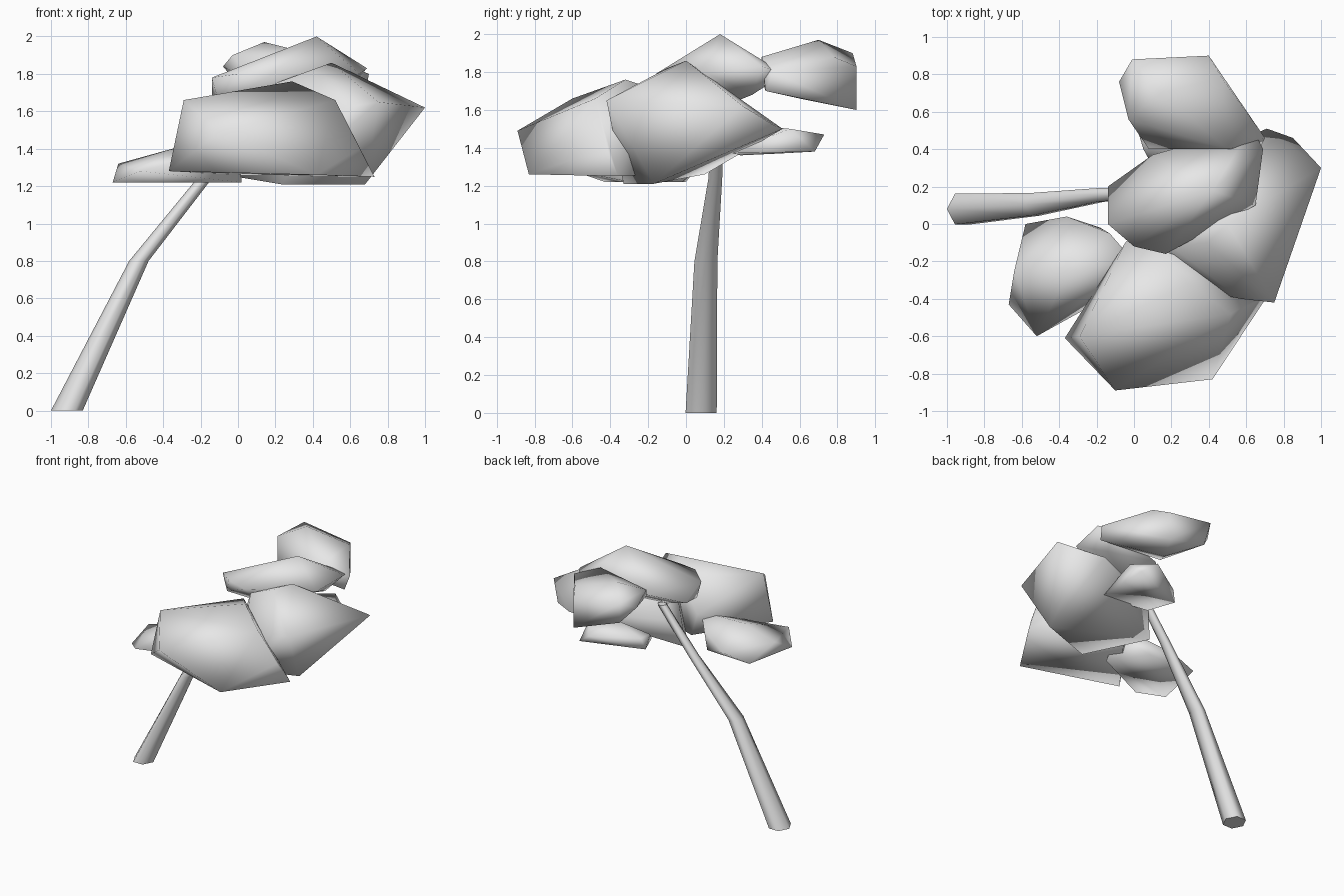
import bpy
import bmesh
from math import cos, sin, pi
from mathutils import Vector

# Remove the default cube only
cube = bpy.data.objects.get("Cube")
if cube:
    bpy.data.objects.remove(cube, do_unlink=True)


def make_material(name, colour):
    material = bpy.data.materials.new(name)
    material.use_nodes = True
    material.diffuse_color = colour
    for node in material.node_tree.nodes:
        if node.type == 'BSDF_PRINCIPLED':
            node.inputs["Base Color"].default_value = colour
    return material


pale_grey = make_material("pale grey", (.8, .8, .8, 1))


def finish(bm, name, flat_faces=()):
    """Smooth everything except the given faces, then link the object."""
    bmesh.ops.recalc_face_normals(bm, faces=bm.faces)
    for face in bm.faces:
        face.smooth = face not in flat_faces
    for face in flat_faces:
        for edge in face.edges:
            edge.smooth = False
    mesh = bpy.data.meshes.new(name)
    bm.to_mesh(mesh)
    bm.free()
    mesh.materials.append(pale_grey)
    obj = bpy.data.objects.new(name, mesh)
    bpy.context.scene.collection.objects.link(obj)
    return obj


def leaf_clump(name, corners):
    """A soft-shaded clump: the convex hull of a few corner points."""
    bm = bmesh.new()
    for corner in corners:
        bm.verts.new(corner)
    bmesh.ops.convex_hull(bm, input=bm.verts)
    loose = [v for v in bm.verts if not v.link_faces]
    bmesh.ops.delete(bm, geom=loose, context='VERTS')
    return finish(bm, name)


def tapered_trunk(name, stations, sides):
    """Loft level rings along a bent path and cap both ends."""
    bm = bmesh.new()
    rings = []
    for centre, rx, ry in stations:
        ring = []
        for i in range(sides):
            a = 2 * pi * i / sides + pi
            offset = Vector((rx * cos(a), ry * sin(a), 0))
            ring.append(bm.verts.new(Vector(centre) + offset))
        rings.append(ring)
    for low, high in zip(rings, rings[1:]):
        for i in range(sides):
            j = (i + 1) % sides
            bm.faces.new((low[i], low[j], high[j], high[i]))
    caps = [bm.faces.new(rings[0][::-1]), bm.faces.new(rings[-1])]
    return finish(bm, name, caps)


# Leaning trunk with one bend
tapered_trunk("trunk", [
    ((-.915, .08, 0), .085, .095),
    ((-.53, .105, .8), .052, .07),
    ((-.18, .155, 1.24), .04, .042),
    ((.1, .17, 1.6), .035, .035),
], sides=6)

# Large clump at the front
leaf_clump("front_foliage", [
    (-.37, -.61, 1.28), (-.1, -.89, 1.49), (.42, -.83, 1.26),
    (.73, -.36, 1.25), (.29, -.32, 1.76), (-.29, -.6, 1.66),
    (.52, -.48, 1.66), (-.04, -.09, 1.45), (.02, -.1, 1.26),
    (.15, -.14, 1.7), (.65, -.42, 1.4),
])

# Large clump at the model's left side
leaf_clump("side_foliage", [
    (1, .3, 1.62), (.85, .46, 1.52), (.71, .51, 1.5),
    (.75, -.42, 1.65), (.5, 0, 1.86), (.39, -.1, 1.82),
    (.68, -.17, 1.21), (.23, -.33, 1.21), (-.07, .1, 1.26),
    (.05, .22, 1.5), (.2, -.12, 1.75), (.57, -.4, 1.62),
])

# Highest clump in the middle
leaf_clump("crown_foliage", [
    (-.14, .2, 1.68), (-.14, 0, 1.78), (0, -.12, 1.8),
    (.17, -.16, 1.79), (.42, .18, 2), (.69, .4, 1.83),
    (.63, .52, 1.79), (.65, .1, 1.8), (.1, .37, 1.75),
    (-.1, 0, 1.64), (.1, .1, 1.58), (.55, .35, 1.68),
])

# Raised clump at the back
leaf_clump("back_foliage", [
    (-.08, .76, 1.84), (-.01, .88, 1.9), (.4, .9, 1.6),
    (.4, .9, 1.83), (.47, .78, 1.88), (.7, .46, 1.8),
    (.68, .42, 1.7), (.14, .7, 1.97), (.5, .4, 1.88),
    (-.03, .56, 1.9), (.08, .4, 1.76), (.2, .6, 1.66),
    (.02, .84, 1.72),
])

# Thin clump below the back one
leaf_clump("lower_back_foliage", [
    (.02, .5, 1.37), (.05, .4, 1.45), (.5, .68, 1.38),
    (.38, .73, 1.47), (.5, .55, 1.5), (.11, .29, 1.36),
    (.5, .21, 1.37), (.05, .52, 1.46), (.3, .45, 1.51),
])

# Low clump at the model's right side
leaf_clump("low_foliage", [
    (-.67, -.43, 1.22), (-.64, -.25, 1.32), (-.58, 0, 1.22),
    (-.36, .04, 1.27), (-.18, -.02, 1.22), (-.13, -.05, 1.36),
    (.02, -.3, 1.22), (0, -.2, 1.42), (-.35, -.25, 1.4),
    (-.52, -.6, 1.28),
])
